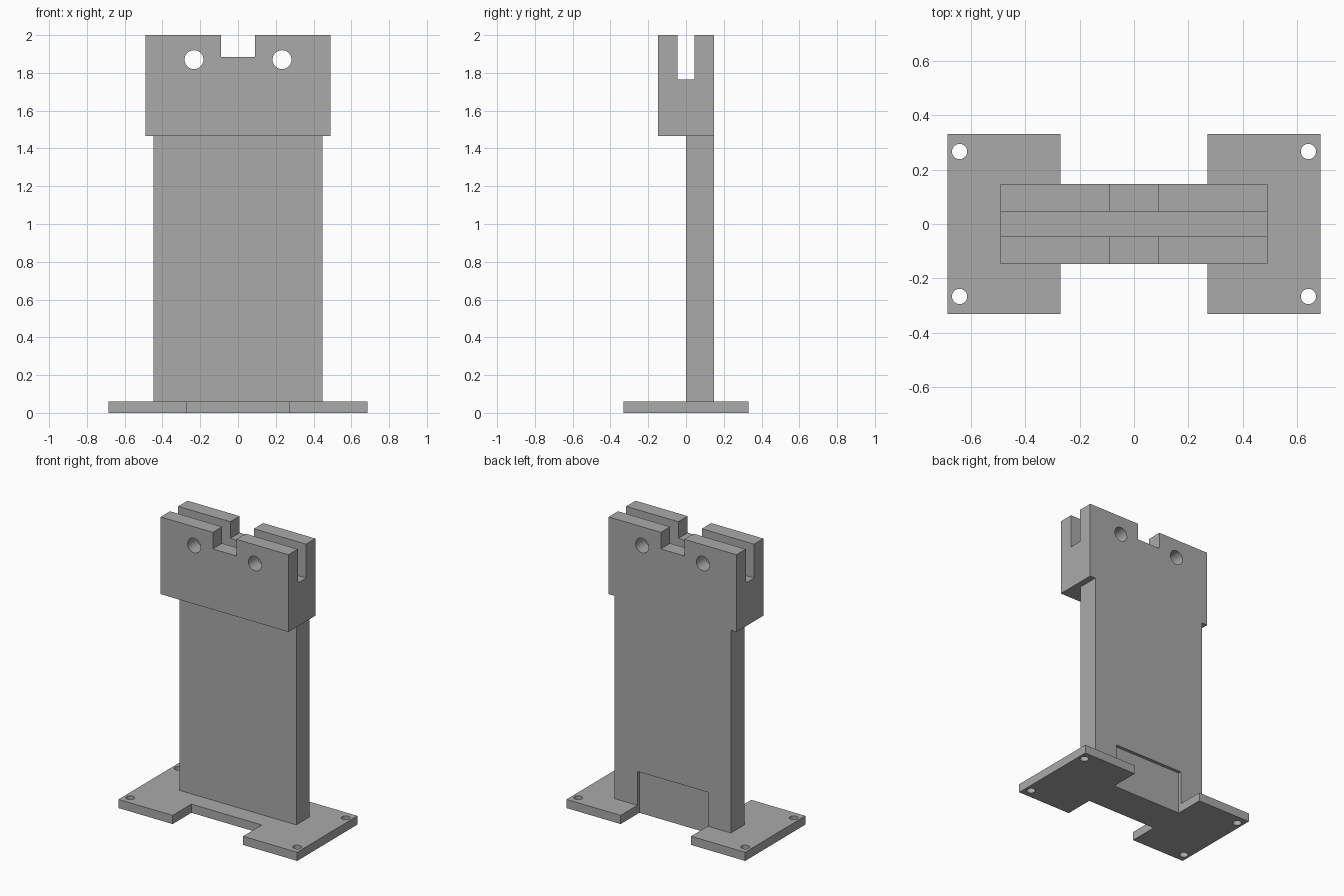
import bpy

if "Cube" in bpy.data.objects:
    bpy.data.objects.remove(bpy.data.objects["Cube"])

grey = bpy.data.materials.new("plain grey")
grey.diffuse_color = (0.40, 0.40, 0.40, 1)
grey.use_nodes = True
grey.node_tree.nodes["Principled BSDF"].inputs["Base Color"].default_value = grey.diffuse_color


def box(name, x0, x1, y0, y1, z0, z1):
    bpy.ops.mesh.primitive_cube_add(
        size=1, location=((x0 + x1) / 2, (y0 + y1) / 2, (z0 + z1) / 2))
    ob = bpy.context.object
    ob.name = name
    ob.scale = (x1 - x0, y1 - y0, z1 - z0)
    bpy.ops.object.transform_apply(location=True, rotation=True, scale=True)
    ob.data.materials.append(grey)
    return ob


def rod(name, radius, depth, location, rotation=(0, 0, 0)):
    bpy.ops.mesh.primitive_cylinder_add(
        vertices=48, radius=radius, depth=depth, location=location, rotation=rotation)
    ob = bpy.context.object
    ob.name = name
    ob.data.materials.append(grey)
    return ob


def combine(target, tool, operation):
    mod = target.modifiers.new(tool.name, 'BOOLEAN')
    mod.operation = operation
    mod.solver = 'EXACT'
    mod.object = tool
    bpy.context.view_layer.objects.active = target
    bpy.ops.object.modifier_apply(modifier=mod.name)
    bpy.data.objects.remove(tool)


# Foot plate, upright column and clamp head joined into one solid
stand = box("stand", -0.685, 0.685, -0.33, 0.33, 0, 0.06)
combine(stand, box("column", -0.447, 0.447, 0, 0.147, 0.03, 1.6), 'UNION')
combine(stand, box("head", -0.49, 0.49, -0.147, 0.147, 1.465, 2.0), 'UNION')

# Foot notches; the rear one also cuts a shallow recess into the column
for side in (-1, 1):
    y0, y1 = sorted((side * 0.125, side * 0.5))
    combine(stand, box("foot_notch", -0.27, 0.27, y0, y1, -0.1, 0.295), 'DIFFERENCE')

# Long slot and central notch in the head
combine(stand, box("head_slot", -0.7, 0.7, -0.045, 0.045, 1.765, 2.2), 'DIFFERENCE')
combine(stand, box("head_notch", -0.09, 0.09, -0.4, 0.4, 1.885, 2.2), 'DIFFERENCE')

# Cross holes through the head and screw holes in the foot
for sx in (-1, 1):
    combine(stand, rod("cross_hole", 0.05, 1, (sx * 0.233, 0, 1.87), (1.5707963, 0, 0)),
            'DIFFERENCE')
    for sy in (-1, 1):
        combine(stand, rod("screw_hole", 0.028, 0.4, (sx * 0.64, sy * 0.266, 0.03)),
                'DIFFERENCE')

# Smooth hole walls, sharp block edges
bpy.ops.object.select_all(action='DESELECT')
stand.select_set(True)
bpy.context.view_layer.objects.active = stand
bpy.ops.object.shade_smooth_by_angle()
